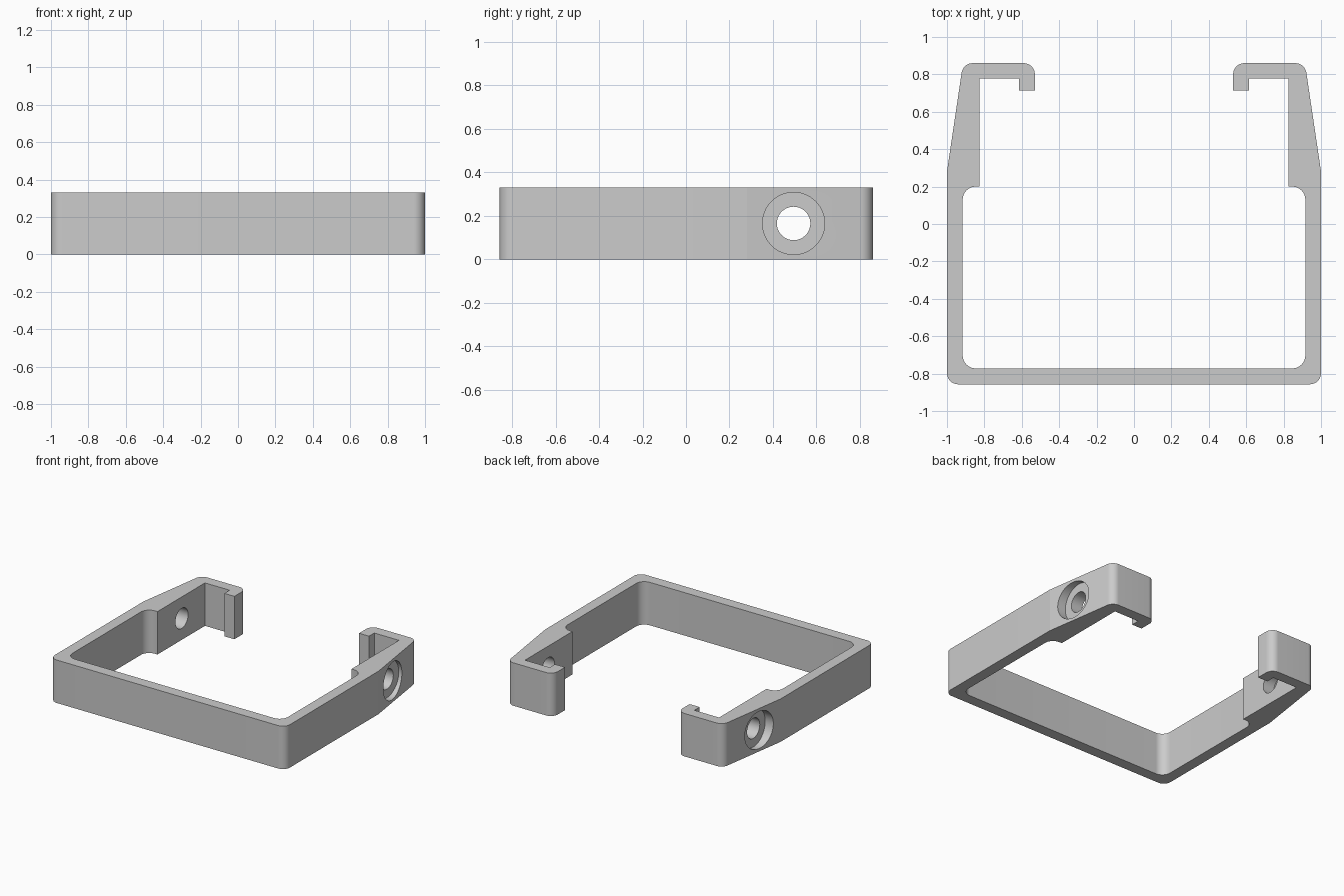
import bpy, bmesh, math
from mathutils import Vector, Matrix

HEIGHT = 0.33
HOLE_Y = 0.495

if "Cube" in bpy.data.objects:
    bpy.data.objects.remove(bpy.data.objects["Cube"], do_unlink=True)

grey = bpy.data.materials.new("light_grey")
grey.use_nodes = True
grey.diffuse_color = (0.6, 0.6, 0.6, 1)
grey.node_tree.nodes["Principled BSDF"].inputs["Base Color"].default_value = (0.6, 0.6, 0.6, 1)


def rounded(points, steps=16):
    """Replace each corner (x, y, radius) of an open path by a tangent arc."""
    out = []
    for i, (x, y, r) in enumerate(points):
        p = Vector((x, y))
        if r == 0:
            out.append(p)
            continue
        a = (Vector(points[i - 1][:2]) - p).normalized()
        b = (Vector(points[i + 1][:2]) - p).normalized()
        half = a.angle(b) / 2
        centre = p + (a + b).normalized() * (r / math.sin(half))
        start = p + a * (r / math.tan(half)) - centre
        end = p + b * (r / math.tan(half)) - centre
        sweep = start.angle_signed(end)
        for k in range(steps + 1):
            # angle_signed is clockwise-positive
            out.append(centre + Matrix.Rotation(-sweep * k / steps, 2) @ start)
    return out


def make_object(name, bm):
    bmesh.ops.recalc_face_normals(bm, faces=bm.faces)
    mesh = bpy.data.meshes.new(name)
    bm.to_mesh(mesh)
    bm.free()
    mesh.materials.append(grey)
    obj = bpy.data.objects.new(name, mesh)
    bpy.context.collection.objects.link(obj)
    return obj


def cutter(name, radius, x0, x1):
    """Cylinder along x, through the centre of the arm."""
    bm = bmesh.new()
    place = Matrix.Translation(((x0 + x1) / 2, HOLE_Y, HEIGHT / 2)) @ Matrix.Rotation(math.pi / 2, 4, "Y")
    bmesh.ops.create_cone(bm, cap_ends=True, segments=64, radius1=radius,
                          radius2=radius, depth=abs(x1 - x0), matrix=place)
    obj = make_object(name, bm)
    obj.hide_render = True
    return obj


# Half outline: outer wall, tapered arm, hook, then back along the inside
half = rounded([
    (0, -0.857, 0), (1, -0.857, 0.06), (1, 0.28, 0), (0.914, 0.86, 0.06),
    (0.53, 0.86, 0.06), (0.53, 0.713, 0), (0.615, 0.713, 0), (0.615, 0.777, 0),
    (0.825, 0.777, 0), (0.825, 0.2, 0), (0.916, 0.2, 0.07),
    (0.916, -0.772, 0.07), (0, -0.772, 0)])
mirrored = [Vector((-p.x, p.y)) for p in reversed(half[1:-1])]

# Clip body extruded from the full outline
bm = bmesh.new()
base = bm.faces.new([bm.verts.new((p.x, p.y, 0)) for p in half + mirrored])
top = bmesh.ops.extrude_face_region(bm, geom=[base])["geom"]
bmesh.ops.translate(bm, vec=(0, 0, HEIGHT),
                    verts=[v for v in top if isinstance(v, bmesh.types.BMVert)])
clip = make_object("bracket_clip", bm)
bpy.context.view_layer.objects.active = clip
clip.select_set(True)

# Screw holes with counterbores on both arms
for side, s in (("left", 1), ("right", -1)):
    for part, radius, x0, x1 in (("counterbore", 0.143, 0.92, 1.1), ("screw_hole", 0.077, 0.7, 1.2)):
        tool = cutter(f"{side}_{part}_cutter", radius, s * x0, s * x1)
        cut = clip.modifiers.new(part, "BOOLEAN")
        cut.operation = "DIFFERENCE"
        cut.solver = "EXACT"
        cut.object = tool
        bpy.ops.object.modifier_apply(modifier=cut.name)
        bpy.data.objects.remove(tool, do_unlink=True)

bpy.ops.object.shade_smooth_by_angle(angle=math.radians(7))
